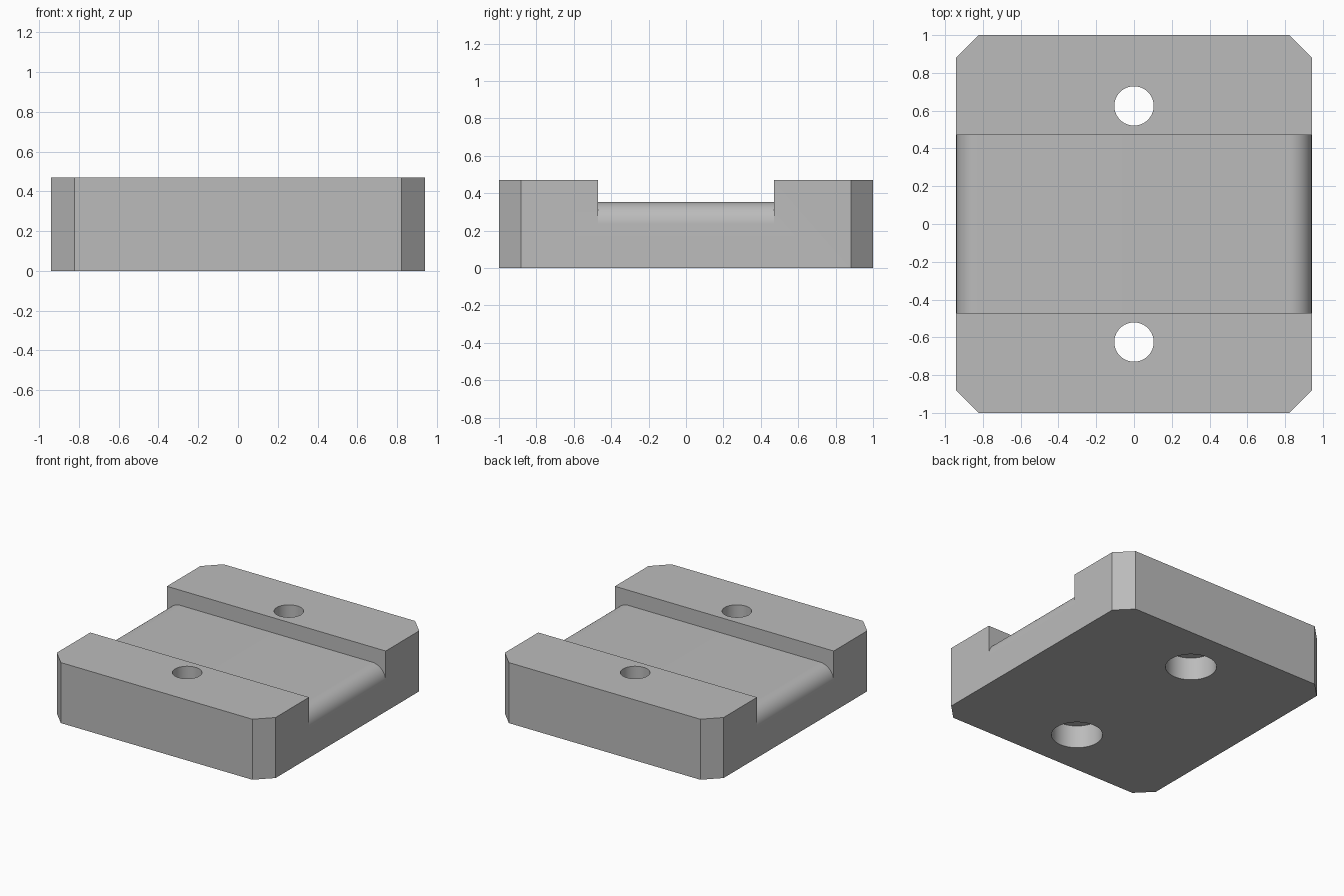
import bpy, bmesh
from math import sin, cos, pi, radians

if "Cube" in bpy.data.objects:
    bpy.data.objects.remove(bpy.data.objects["Cube"], do_unlink=True)

U = 2 / 34                      # one design unit
HX, HY, TOP = 16 * U, 17 * U, 8 * U
CHAMFER = ROUND = 2 * U
FLOOR = TOP - 2 * U
CHANNEL = 8 * U

grey = bpy.data.materials.new("plain grey")
grey.use_nodes = True
colour = (0.5, 0.5, 0.5, 1)
grey.diffuse_color = colour
grey.node_tree.nodes["Principled BSDF"].inputs["Base Color"].default_value = colour


def prism(name, outline, offset):
    """Extrude a closed outline of 3D points along offset."""
    bm = bmesh.new()
    face = bm.faces.new([bm.verts.new(p) for p in outline])
    out = bmesh.ops.extrude_face_region(bm, geom=[face])
    moved = [v for v in out["geom"] if isinstance(v, bmesh.types.BMVert)]
    bmesh.ops.translate(bm, verts=moved, vec=offset)
    bmesh.ops.recalc_face_normals(bm, faces=bm.faces)
    mesh = bpy.data.meshes.new(name)
    bm.to_mesh(mesh)
    bm.free()
    mesh.materials.append(grey)
    obj = bpy.data.objects.new(name, mesh)
    bpy.context.collection.objects.link(obj)
    return obj


def cylinder(name, y, radius, low, high):
    ring = [(radius * cos(a), y + radius * sin(a), low)
            for a in (2 * pi * i / 64 for i in range(64))]
    return prism(name, ring, (0, 0, high - low))


def cut(target, cutter):
    mod = target.modifiers.new("cut", 'BOOLEAN')
    mod.operation, mod.solver, mod.object = 'DIFFERENCE', 'EXACT', cutter
    bpy.context.view_layer.objects.active = target
    bpy.ops.object.modifier_apply(modifier=mod.name)
    bpy.data.objects.remove(cutter, do_unlink=True)


# Plate with chamfered vertical corners
corner = [(HX, HY - CHAMFER), (HX - CHAMFER, HY)]
outline = (corner + [(-x, y) for x, y in reversed(corner)]
           + [(-x, -y) for x, y in corner]
           + [(x, -y) for x, y in reversed(corner)])
plate = prism("clamp_plate", [(x, y, 0) for x, y in outline], (0, 0, TOP))

# Channel across the top, its floor rounding over at both ends
arc = [(HX - ROUND + ROUND * sin(a), FLOOR - ROUND + ROUND * cos(a))
       for a in (pi / 2 * i / 16 for i in range(17))]
side = arc + [(HX + U, FLOOR - ROUND), (HX + U, TOP + U)]
profile = side + [(-x, z) for x, z in reversed(side)]
cut(plate, prism("channel_cutter", [(x, -CHANNEL, z) for x, z in profile],
                 (0, 2 * CHANNEL, 0)))

# Screw holes, counterbored from below
for y in (-0.625, 0.625):
    cut(plate, cylinder("hole_cutter", y, 0.104, -U, TOP + U))
    cut(plate, cylinder("counterbore_cutter", y, 0.18, -U, 3 * U))

bpy.ops.object.select_all(action='DESELECT')
plate.select_set(True)
bpy.context.view_layer.objects.active = plate
bpy.ops.object.shade_smooth_by_angle(angle=radians(30))
